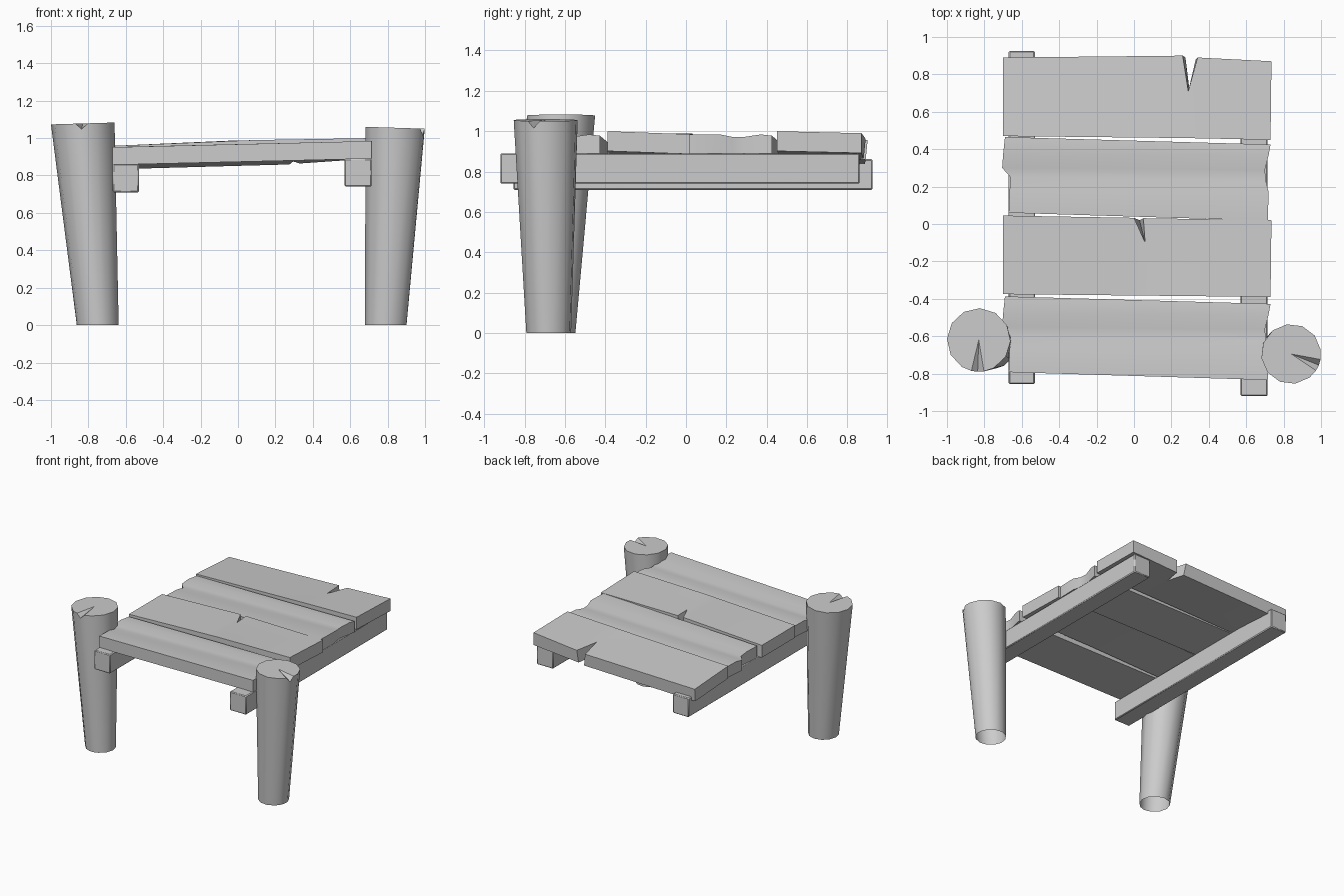
import bpy, bmesh, math

if "Cube" in bpy.data.objects:
    bpy.data.objects.remove(bpy.data.objects["Cube"])


def finish(name, bm, bevel=0.0, angle=30):
    bmesh.ops.recalc_face_normals(bm, faces=bm.faces)
    me = bpy.data.meshes.new(name)
    bm.to_mesh(me)
    bm.free()
    ob = bpy.data.objects.new(name, me)
    bpy.context.collection.objects.link(ob)
    bpy.context.view_layer.objects.active = ob
    bpy.ops.object.select_all(action='DESELECT')
    ob.select_set(True)
    bpy.ops.object.shade_smooth_by_angle(angle=math.radians(angle))
    if bevel:
        m = ob.modifiers.new("worn_edges", 'BEVEL')
        m.width = bevel
        m.segments = 1
        m.limit_method = 'ANGLE'
        m.angle_limit = math.radians(50)
    return ob


def slab(name, top, bottom):
    """Closed solid between two point grids of the same size."""
    bm = bmesh.new()
    t = [[bm.verts.new(p) for p in row] for row in top]
    b = [[bm.verts.new(p) for p in row] for row in bottom]
    n, m = len(t), len(t[0])
    for g in (t, b):
        for i in range(n - 1):
            for j in range(m - 1):
                bm.faces.new((g[i][j], g[i + 1][j], g[i + 1][j + 1], g[i][j + 1]))
    rim = ([(i, 0) for i in range(n)] + [(n - 1, j) for j in range(1, m)]
           + [(i, m - 1) for i in range(n - 2, -1, -1)] + [(0, j) for j in range(m - 2, 0, -1)])
    for (i, j), (k, l) in zip(rim, rim[1:] + rim[:1]):
        bm.faces.new((t[i][j], t[k][l], b[k][l], b[i][j]))
    return finish(name, bm)


def split_plank(name, stations):
    """Stations along x: (front xyz, back xyz, back bottom xyz) of the upper side."""
    th = 0.098
    top = [[f, b] for f, b, _ in stations]
    bottom = [[(f[0], f[1], f[2] - th), (c[0], c[1], c[2] - th)] for f, b, c in stations]
    slab(name, top, bottom)


def chipped_plank(name, dy):
    """Plank with a long shallow groove and chipped ends."""
    # left x, left y, right x, right y, groove depth
    rows = [(-0.67, 0.06, 0.715, 0.018, 0.0), (-0.665, 0.18, 0.72, 0.17, 0.0),
            (-0.66, 0.25, 0.705, 0.23, 0.012), (-0.705, 0.30, 0.70, 0.29, 0.012),
            (-0.70, 0.37, 0.72, 0.37, 0.0), (-0.69, 0.465, 0.73, 0.425, 0.006)]
    top, bottom = [], []
    for s in (0, 0.5, 1):
        pts = [(lx + (rx - lx) * s, ly + (ry - ly) * s + dy, 0.951 + 0.033 * s, d)
               for lx, ly, rx, ry, d in rows]
        top.append([(x, y, z - d) for x, y, z, d in pts])
        bottom.append([(x, y, z - 0.094) for x, y, z, d in pts])
    slab(name, top, bottom)


def beam(name, x0, x1, y0, y1, z0, z1):
    bm = bmesh.new()
    bmesh.ops.create_cube(bm, size=1)
    for v in bm.verts:
        v.co = ((x0 + x1) / 2 + v.co.x * (x1 - x0), (y0 + y1) / 2 + v.co.y * (y1 - y0),
                (z0 + z1) / 2 + v.co.z * (z1 - z0))
    finish(name, bm, 0.006)


def post(name, low, high, r0, r1, crack, drop, lean):
    """Tapered post, open below, with a split in its top at angle crack."""
    bm = bmesh.new()
    step = 2 * math.pi / 12
    angles = [crack - 0.2, crack, crack + 0.2] + [crack + step * k for k in range(1, 12)]
    lo, hi = [], []
    for a in angles:
        c, s = math.cos(a), math.sin(a)
        lo.append(bm.verts.new((low[0] + r0 * c, low[1] + r0 * s, 0.0)))
        z = high[2] + lean * c - (drop if a == crack else 0)
        hi.append(bm.verts.new((high[0] + r1 * c, high[1] + r1 * s, z)))
    mid = bm.verts.new(high)
    for i in range(len(angles)):
        j = (i + 1) % len(angles)
        bm.faces.new((lo[i], lo[j], hi[j], hi[i]))
        bm.faces.new((hi[i], hi[j], mid))
    finish(name, bm, 0, 35)


# Posts
post("left_post", (-0.75, -0.66), (-0.83, -0.62, 1.078), 0.112, 0.17,
     math.radians(-92), 0.03, 0.005)
post("right_post", (0.79, -0.68), (0.84, -0.695, 1.055), 0.112, 0.16,
     math.radians(-22), 0.035, -0.005)

# Supporting beams
beam("left_beam", -0.67, -0.53, -0.855, 0.925, 0.71, 0.862)
beam("right_beam", 0.57, 0.715, -0.92, 0.86, 0.74, 0.89)

# Deck planks, back to front
split_plank("back_plank", [
    ((-0.70, 0.47, 0.955), (-0.70, 0.89, 0.930), (-0.70, 0.885, 0.930)),
    ((0.24, 0.46, 0.985), (0.26, 0.90, 0.957), (0.275, 0.89, 0.957)),
    ((0.29, 0.459, 0.987), (0.29, 0.71, 0.973), (0.295, 0.73, 0.973)),
    ((0.36, 0.458, 0.989), (0.34, 0.89, 0.962), (0.33, 0.88, 0.962)),
    ((0.73, 0.45, 1.0), (0.735, 0.87, 0.990), (0.735, 0.87, 0.990))])
chipped_plank("upper_middle_plank", 0.0)
split_plank("lower_middle_plank", [
    ((-0.70, -0.375, 0.957), (-0.70, 0.045, 0.957), (-0.70, 0.045, 0.957)),
    ((-0.02, -0.382, 0.985), (0.0, 0.033, 0.988), (0.0, 0.033, 0.988)),
    ((0.04, -0.383, 0.987), (0.06, -0.10, 0.984), (0.03, 0.02, 0.980)),
    ((0.08, -0.383, 0.989), (0.05, 0.031, 0.988), (0.05, 0.031, 0.988)),
    ((0.73, -0.39, 1.0), (0.735, 0.02, 0.985), (0.735, 0.02, 0.985))])
chipped_plank("front_plank", -0.852)
